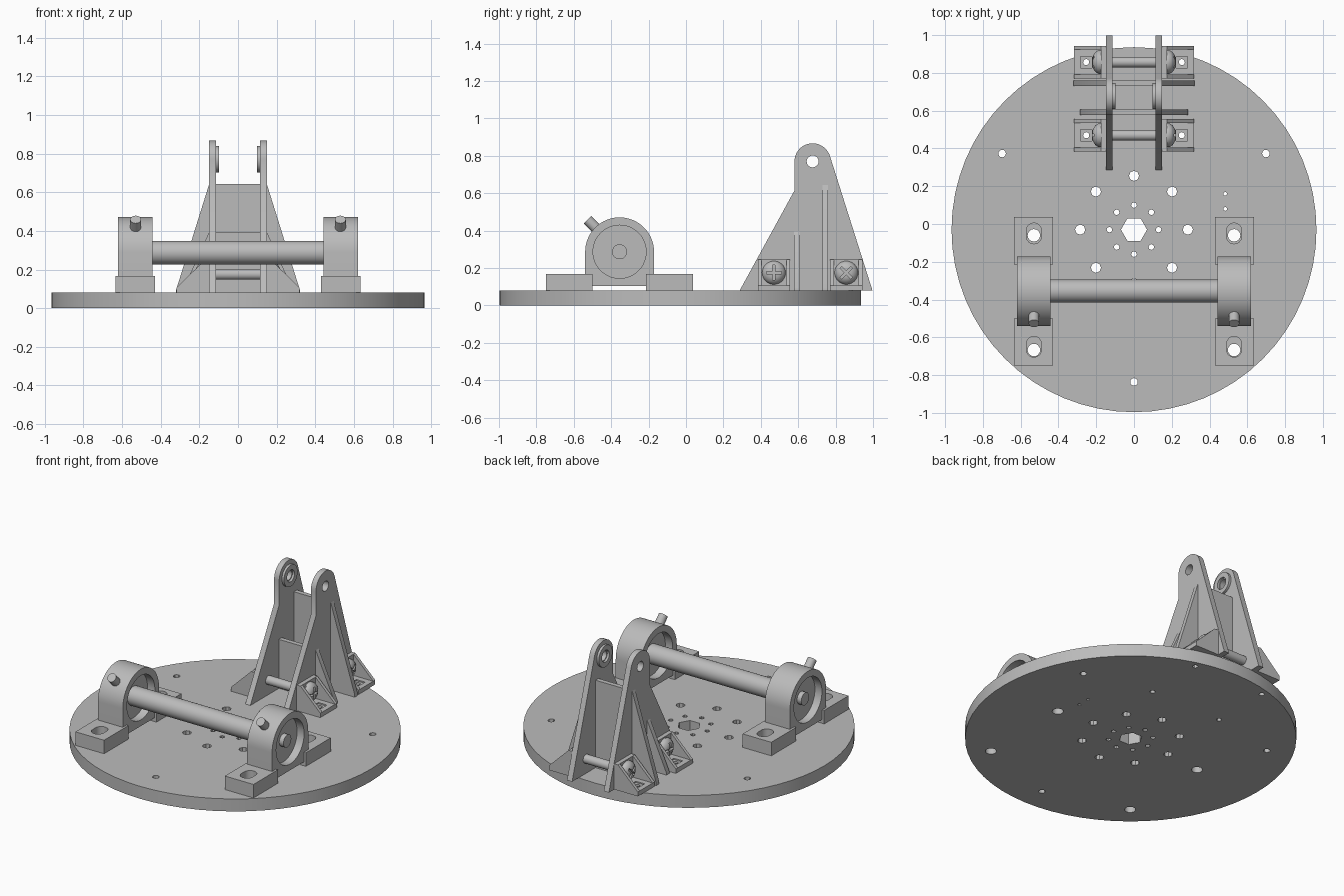
import bpy, bmesh, math
from mathutils import Matrix, Vector

cube = bpy.data.objects.get("Cube")
if cube:
    bpy.data.objects.remove(cube)

grey = bpy.data.materials.new("plain grey")
grey.use_nodes = True
COLOUR = (0.5, 0.5, 0.5, 1)
grey.diffuse_color = COLOUR
grey.node_tree.nodes["Principled BSDF"].inputs["Base Color"].default_value = COLOUR


def add(name, bm):
    bmesh.ops.recalc_face_normals(bm, faces=bm.faces)
    mesh = bpy.data.meshes.new(name)
    bm.to_mesh(mesh)
    bm.free()
    mesh.materials.append(grey)
    ob = bpy.data.objects.new(name, mesh)
    bpy.context.collection.objects.link(ob)
    return ob


def box(name, x, y, z):
    bm = bmesh.new()
    bmesh.ops.create_cube(bm, size=1)
    for v in bm.verts:
        v.co = [(a + b) / 2 + c * (b - a) for (a, b), c in zip((x, y, z), v.co)]
    return add(name, bm)


def rod(name, start, end, r, sides=32, r_end=None):
    a, b = Vector(start), Vector(end)
    turn = (b - a).to_track_quat('Z', 'Y').to_matrix().to_4x4()
    bm = bmesh.new()
    bmesh.ops.create_cone(bm, cap_ends=True, segments=sides, radius1=r,
                          radius2=r if r_end is None else r_end, depth=(b - a).length,
                          matrix=Matrix.Translation((a + b) / 2) @ turn)
    return add(name, bm)


def prism(name, profile, low, high, axis='x'):
    """Extrude a (y, z) profile along x, or an (x, z) profile along y, or (x, y) along z."""
    place = {'x': lambda p, t: (t, p[0], p[1]), 'y': lambda p, t: (p[0], t, p[1]),
             'z': lambda p, t: (p[0], p[1], t)}[axis]
    bm = bmesh.new()
    base = bm.faces.new([bm.verts.new(place(p, low)) for p in profile])
    ext = bmesh.ops.extrude_face_region(bm, geom=[base])
    shift = Vector(place((0, 0), high - low))
    bmesh.ops.translate(bm, vec=shift, verts=[g for g in ext["geom"] if isinstance(g, bmesh.types.BMVert)])
    return add(name, bm)


def arc(cy, cz, r, start, end, steps=20):
    angles = [math.radians(start + (end - start) * i / steps) for i in range(steps + 1)]
    return [(cy + r * math.cos(a), cz + r * math.sin(a)) for a in angles]


def cut(ob, cutters):
    for c in cutters:
        c.hide_render = True
        m = ob.modifiers.new("cut", 'BOOLEAN')
        m.operation, m.solver, m.object = 'DIFFERENCE', 'EXACT', c
    bpy.context.view_layer.update()
    mesh = bpy.data.meshes.new_from_object(ob.evaluated_get(bpy.context.evaluated_depsgraph_get()))
    ob.modifiers.clear()
    ob.data = mesh
    for c in cutters:
        bpy.data.objects.remove(c)
    return ob


def drill(x, y, r, sides=12, low=-0.1, high=0.4):
    return rod("drill", (x, y, low), (x, y, high), r, sides)


DISC_Y, TOP = -0.03, 0.08
SHAFT_Y, SHAFT_Z = -0.355, 0.287
BOLT_YS, BOLT_Z, TAB_X = (0.47, 0.857), 0.175, 0.253
FOOT_HOLES = (-0.06, -0.667)

# Round base plate with its hole pattern
disc = rod("base_disc", (0, DISC_Y, 0), (0, DISC_Y, TOP), 0.966, 64)
holes = [prism("hexagon", arc(0, DISC_Y, 0.069, 0, 300, 5), -0.1, 0.2, 'z')]
for i in range(8):
    c, s = math.cos(i * math.pi / 4), math.sin(i * math.pi / 4)
    holes.append(drill(0.13 * c, DISC_Y + 0.13 * s, 0.015, 8))
    holes.append(drill(0.285 * c, DISC_Y + 0.285 * s, 0.027, 8))
for deg in (30, 150, 270):
    a = math.radians(deg)
    holes.append(drill(0.806 * math.cos(a), DISC_Y + 0.806 * math.sin(a), 0.02))
holes += [drill(0.483, y, 0.01, 8) for y in (0.08, 0.16)]
for side in (-1, 1):
    holes += [drill(side * 0.53, y, 0.033, 16) for y in FOOT_HOLES]
    holes += [drill(side * TAB_X, y, 0.016) for y in BOLT_YS]
cut(disc, holes)

# Shaft with narrower ends
rod("shaft", (-0.5, SHAFT_Y, SHAFT_Z), (0.5, SHAFT_Y, SHAFT_Z), 0.061)
rod("shaft_ends", (-0.6, SHAFT_Y, SHAFT_Z), (0.6, SHAFT_Y, SHAFT_Z), 0.04)

for side, label in ((-1, "right"), (1, "left")):
    def sx(a, b):
        return tuple(sorted((side * a, side * b)))

    # Bearing housing, hollowed on both faces
    outline = arc(SHAFT_Y, SHAFT_Z, 0.184, 0, 180, 32) + [(SHAFT_Y - 0.184, 0.105), (SHAFT_Y + 0.184, 0.105)]
    housing = prism(label + "_bearing_housing", outline, *sx(0.443, 0.62))
    cut(housing, [rod("bore", (side * a, SHAFT_Y, SHAFT_Z), (side * b, SHAFT_Y, SHAFT_Z), 0.142, 48)
                  for a, b in ((0.4, 0.495), (0.57, 0.7))])
    # Feet with slotted holes
    for end, y0, y1, hy in (("front", -0.748, -0.5, -0.65), ("rear", -0.215, 0.038, -0.05)):
        foot = box(f"{label}_{end}_foot", sx(0.43, 0.634), (y0, y1), (TOP, 0.167))
        slot = (arc(side * 0.53, hy + 0.015, 0.04, 0, 180, 12)
                + arc(side * 0.53, hy - 0.015, 0.04, 180, 360, 12))
        cut(foot, [prism("slot", slot, 0, 0.3, 'z')])
    # Angled oil nipple
    d = math.sqrt(0.5)
    rod(label + "_oil_nipple", (side * 0.53, SHAFT_Y - 0.155 * d, SHAFT_Z + 0.155 * d),
        (side * 0.53, SHAFT_Y - 0.243 * d, SHAFT_Z + 0.243 * d), 0.028, 20)

    # Upright bracket plate with rounded top and inner boss
    py, pz = 0.677, 0.77
    outline = [(0.287, TOP), (0.997, TOP)] + arc(py, pz, 0.097, 16, 180) + [(0.58, 0.615)]
    plate = prism(label + "_bracket_plate", outline, *sx(0.113, 0.149))
    cut(plate, [rod("eye", (-1, py, pz), (1, py, pz), 0.032, 20)])
    boss = rod(label + "_eye_boss", (side * 0.098, py, pz), (side * 0.115, py, pz), 0.069)
    cut(boss, [rod("eye", (-1, py, pz), (1, py, pz), 0.038, 20)])

    # Corner tabs bolted to the bracket
    for y, end, turn in ((BOLT_YS[0], "front", 0), (BOLT_YS[1], "rear", 45)):
        name = f"{label}_{end}_"
        tab_y = (y - 0.086, y + 0.086)
        base = box(name + "tab_base", sx(0.149, 0.317), tab_y, (TOP, 0.108))
        pocket = box("pocket", sx(0.222, 0.284), (y - 0.03, y + 0.03), (0.1, 0.2))
        cut(base, [pocket, drill(side * TAB_X, y, 0.016)])
        box(name + "tab_wall", sx(0.149, 0.176), tab_y, (TOP, 0.245))
        tri = [(side * 0.149, TOP), (side * 0.317, TOP), (side * 0.317, 0.108),
               (side * 0.176, 0.245), (side * 0.149, 0.245)]
        for gy in (tab_y[0], tab_y[1] - 0.02):
            prism(name + "tab_gusset", tri, gy, gy + 0.02, 'y')
        # Domed bolt head with cross slot
        bm = bmesh.new()
        bmesh.ops.create_uvsphere(bm, u_segments=32, v_segments=16, radius=1)
        for v in bm.verts:
            v.co = (side * (0.174 + 0.05 * max(0, side * v.co.x)), y + 0.063 * v.co.y, BOLT_Z + 0.063 * v.co.z)
        bm.free()
        head = rod(name + "bolt_head", (side * 0.174, y, BOLT_Z), (side * 0.182, y, BOLT_Z), 0.063)
        bm = bmesh.new()
        rings = []
        for i in range(5):
            a = math.radians(i * 16)
            ring = arc(y, BOLT_Z, 0.063 * math.cos(a), 0, 348.75, 31)
            rings.append([bm.verts.new((side * (0.18 + 0.043 * math.sin(a)), *p)) for p in ring])
        for low, high in zip(rings, rings[1:]):
            for i in range(32):
                j = (i + 1) % 32
                bm.faces.new((low[i], low[j], high[j], high[i]))
        bm.faces.new(rings[0])
        bm.faces.new(rings[-1])
        dome = add(name + "bolt_dome", bm)
        slots = []
        for deg in (turn, turn + 90):
            s = box("cross", sx(0.2, 0.3), (-0.04, 0.04), (-0.007, 0.007))
            s.data.transform(Matrix.Translation((0, y, BOLT_Z)) @ Matrix.Rotation(math.radians(deg), 4, 'X'))
            slots.append(s)
        cut(dome, slots)

# Cross webs running through both bracket plates, with sloping wings
for name, y0, y1, half, high in (("front_web", 0.577, 0.607, 0.285, 0.395), ("rear_web", 0.73, 0.76, 0.32, 0.643)):
    prism(name, [(-half, TOP), (half, TOP), (half, TOP + 0.015), (0.149, high), (-0.149, high),
                 (-half, TOP + 0.015)], y0, y1, 'y')

# Through bolts
for y, end in zip(BOLT_YS, ("front", "rear")):
    rod(end + "_through_bolt", (-0.175, y, BOLT_Z), (0.175, y, BOLT_Z), 0.028, 24)

# Smooth round surfaces, keep edges crisp
bpy.ops.object.select_all(action='DESELECT')
for ob in bpy.context.collection.objects:
    if ob.type == 'MESH' and grey.name in ob.data.materials:
        ob.select_set(True)
        bpy.context.view_layer.objects.active = ob
bpy.ops.object.shade_smooth_by_angle(angle=math.radians(30))
